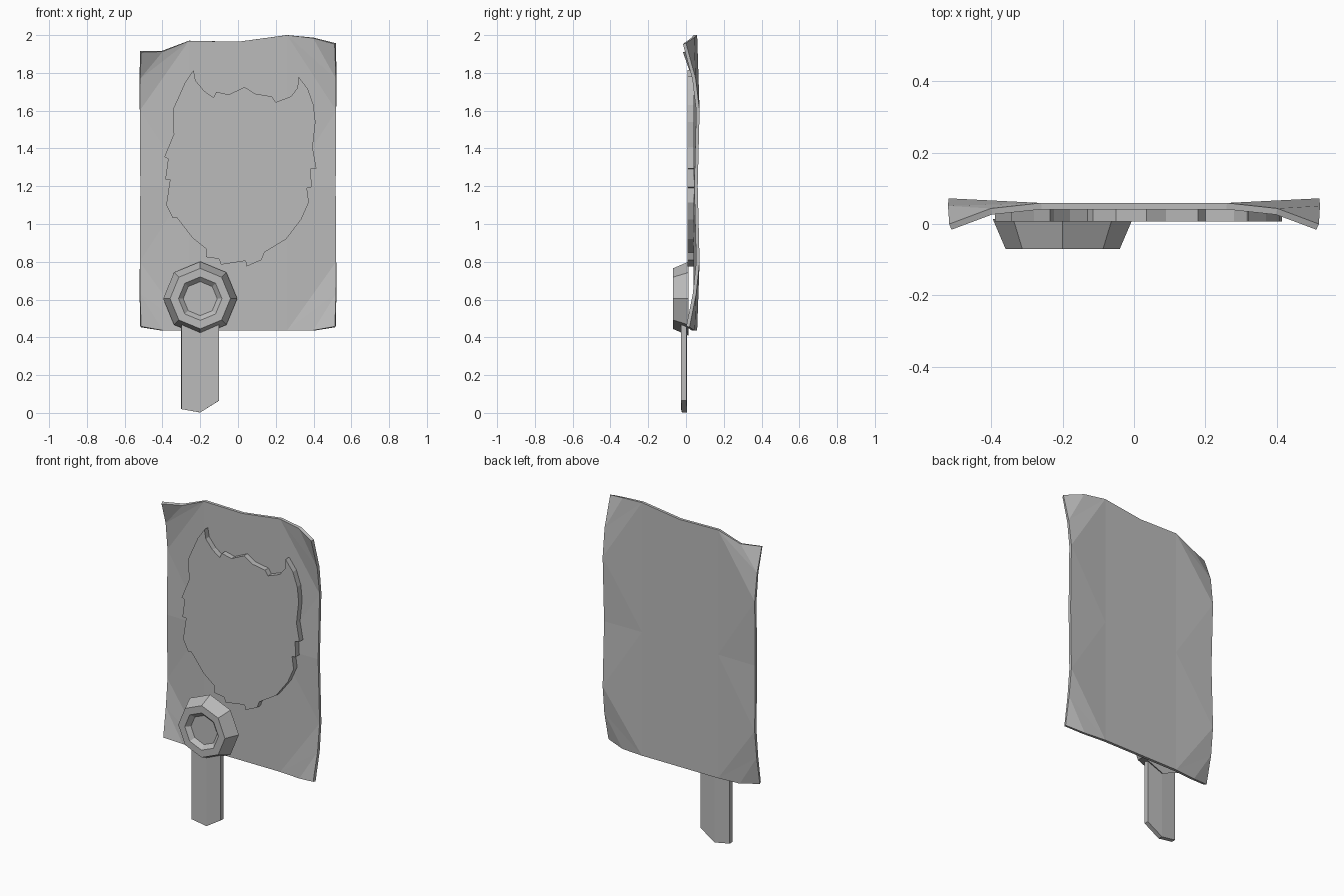
import bpy, bmesh, math

default_cube = bpy.data.objects.get("Cube")
if default_cube:
    bpy.data.objects.remove(default_cube, do_unlink=True)

grey = bpy.data.materials.new("plain grey")
grey.use_nodes = True
colour = (0.5, 0.5, 0.5, 1)
grey.diffuse_color = colour
for node in grey.node_tree.nodes:
    if node.type == "BSDF_PRINCIPLED":
        node.inputs["Base Color"].default_value = colour


def finish(name, bm, thickness=0):
    """Turn a bmesh into a flat shaded object, optionally thickened evenly."""
    bmesh.ops.recalc_face_normals(bm, faces=bm.faces[:])
    mesh = bpy.data.meshes.new(name)
    bm.to_mesh(mesh)
    bm.free()
    mesh.materials.append(grey)
    obj = bpy.data.objects.new(name, mesh)
    bpy.context.collection.objects.link(obj)
    if thickness:
        solid = obj.modifiers.new("thickness", "SOLIDIFY")
        solid.thickness = thickness
        solid.offset = 0
    return obj


# Parchment sheet: flat middle, faceted sides, corners curling forward
flat, low = 0.05, 0.436
bm = bmesh.new()


def sheet_side(side, crown, shoulder, corner):
    """Make one half's rim; return its top, middle and bottom inner points."""
    points = {
        "top": (0.26, flat, crown),
        "shoulder": (0.4, 0.035, shoulder),
        "corner": (0.515, -0.008, corner),
        "upper": (0.52, 0.042, 1.77),
        "high": (0.52, 0.063, 1.6),
        "edge": (0.517, 0.053, 1.2),
        "lowedge": (0.52, 0.063, 0.8),
        "lower": (0.52, 0.045, 0.63),
        "foot": (0.515, 0.01, 0.456),
        "hem": (0.4, 0.038, low),
        "bottom": (0.26, flat, low),
        "middle": (0.26, flat, 1.2),
    }
    v = {key: bm.verts.new((side * x, y, z)) for key, (x, y, z) in points.items()}
    facets = [
        "top shoulder upper", "shoulder corner upper", "top upper high",
        "middle top high", "middle high edge", "middle edge lowedge",
        "middle lowedge bottom", "bottom lowedge lower",
        "bottom lower hem", "lower foot hem",
    ]
    for facet in facets:
        bm.faces.new([v[key] for key in facet.split()])
    return [v[key] for key in ("top", "middle", "bottom")]


left = sheet_side(1, 2.0, 1.985, 1.955)
right = sheet_side(-1, 1.97, 1.915, 1.912)
top_centre = bm.verts.new((0, flat, 1.965))
bm.faces.new(left + right[::-1] + [top_centre])
finish("parchment_sheet", bm, 0.018)

# Raised emblem with a ragged outline
outline = [
    (-.235, 1.815), (-.225, 1.76), (-.18, 1.705), (-.13, 1.67), (-.115, 1.7),
    (-.05, 1.685), (.035, 1.725), (.09, 1.69), (.18, 1.675), (.2, 1.645),
    (.28, 1.675), (.315, 1.72), (.32, 1.78), (.37, 1.715), (.4, 1.63),
    (.41, 1.54), (.395, 1.405), (.415, 1.295), (.385, 1.29), (.39, 1.195),
    (.365, 1.19), (.375, 1.115), (.335, 1.025), (.255, .92), (.14, .85),
    (.125, .81), (.045, .775), (.04, .805), (-.09, .785), (-.1, .815),
    (-.17, .825), (-.17, .87), (-.24, .925), (-.325, 1.035), (-.345, 1.03),
    (-.38, 1.1), (-.36, 1.235), (-.385, 1.235), (-.37, 1.345), (-.39, 1.355),
    (-.34, 1.475), (-.345, 1.605), (-.28, 1.75),
]
bm = bmesh.new()
face = bm.faces.new([bm.verts.new((x, 0.007, z)) for x, z in outline])
extruded = bmesh.ops.extrude_face_region(bm, geom=[face], use_keep_orig=True)
back = [item for item in extruded["geom"] if isinstance(item, bmesh.types.BMVert)]
bmesh.ops.translate(bm, vec=(0, 0.035, 0), verts=back)
finish("raised_emblem", bm)

# Eight-sided wax seal with a sunken centre, from rings of radius and depth
sides, seal_x, seal_z = 8, -0.2, 0.605
bm = bmesh.new()
rings = []
for radius, depth in [(0.196, 0.014), (0.16, -0.07), (0.115, -0.07), (0.09, -0.045)]:
    ring = []
    for i in range(sides):
        angle = math.tau * i / sides
        ring.append(bm.verts.new((seal_x + radius * math.cos(angle), depth,
                                  seal_z + radius * math.sin(angle))))
    rings.append(ring)
for outer, inner in zip(rings, rings[1:]):
    for i in range(sides):
        j = (i + 1) % sides
        bm.faces.new((outer[i], outer[j], inner[j], inner[i]))
bm.faces.new(rings[0])
bm.faces.new(rings[-1])
finish("wax_seal", bm)

# Ribbon hanging below the seal, creased down the middle and cut unevenly
bm = bmesh.new()
columns = []
for x, y, end in [(-0.3, -0.012, 0.02), (-0.2, -0.008, 0.002), (-0.1, -0.012, 0.065)]:
    columns.append([bm.verts.new((x, y, z)) for z in (end, seal_z)])
for a, b in zip(columns, columns[1:]):
    bm.faces.new((a[0], b[0], b[1], a[1]))
finish("ribbon", bm, 0.028)
